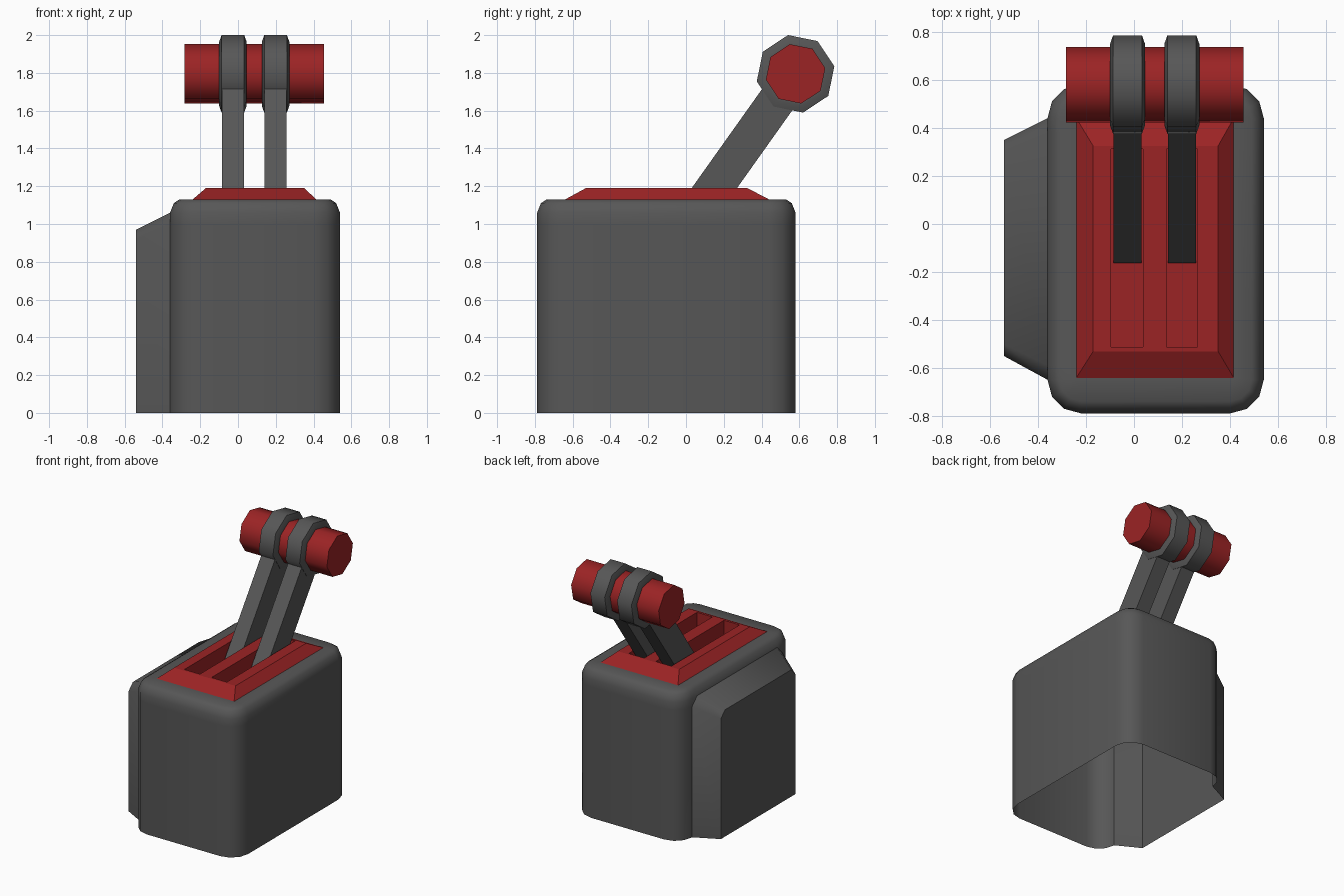
import bpy, bmesh, math

if "Cube" in bpy.data.objects:
    bpy.data.objects.remove(bpy.data.objects["Cube"])


def material(name, rgb):
    m = bpy.data.materials.new(name)
    m.diffuse_color = (*rgb, 1)
    m.use_nodes = True
    m.node_tree.nodes["Principled BSDF"].inputs["Base Color"].default_value = m.diffuse_color
    return m


GREY = material("dark grey", (0.095, 0.095, 0.095))
RED = material("deep red", (0.33, 0.017, 0.018))


def make(name, verts, faces, mat, angle=50):
    bm = bmesh.new()
    vs = [bm.verts.new(v) for v in verts]
    for f in faces:
        bm.faces.new([vs[i] for i in f])
    bmesh.ops.remove_doubles(bm, verts=bm.verts, dist=1e-5)
    bmesh.ops.recalc_face_normals(bm, faces=bm.faces)
    me = bpy.data.meshes.new(name)
    bm.to_mesh(me)
    bm.free()
    me.materials.append(mat)
    ob = bpy.data.objects.new(name, me)
    bpy.context.collection.objects.link(ob)
    bpy.ops.object.select_all(action='DESELECT')
    ob.select_set(True)
    bpy.context.view_layer.objects.active = ob
    bpy.ops.object.shade_smooth_by_angle(angle=math.radians(angle))
    return ob


# Housing: rounded open-bottomed shell with a tapered pod on the left
X0, X1, Y0, Y1, R, C = -0.36, 0.54, -0.788, 0.58, 0.14, 0.06
YA, YB = Y0 + R, Y1 - R


def ring(z, d):
    pts = []
    corners = [(X0 + R, YA, 180), (X1 - R, YA, 270), (X1 - R, YB, 0), (X0 + R, YB, 90)]
    for cx, cy, a in corners:
        for k in range(4):
            t = math.radians(a + 30 * k)
            pts.append((cx + (R - d) * math.cos(t), cy + (R - d) * math.sin(t), z))
    return pts + [(X0 + d, YB - C, z), (X0 + d, YA + C, z)]


PX0, PX1, PY0, PY1 = -0.24, 0.415, -0.64, 0.44
levels = [(0, 0), (1.0, 0), (1.06, 0), (1.11, 0.02), (1.13, 0.05)]
N = 18
verts = [p for z, d in levels for p in ring(z, d)]
faces = []
for l in range(4):
    for i in range(N):
        a, b = l * N + i, l * N + (i + 1) % N
        if l < 2 and i in (15, 16, 17):
            if l == 1 and i == 15:
                faces.append((a, a + N, b + N))
            elif l == 1 and i == 17:
                faces.append((b, b + N, a + N))
            continue
        faces.append((a, b, b + N, a + N))
# top rim around the red panel
q, t = len(verts), 4 * N
verts += [(PX0, PY0, 1.13), (PX1, PY0, 1.13), (PX1, PY1, 1.13), (PX0, PY1, 1.13)]
for k in range(4):
    faces += [(t + 4 * k + j, t + 4 * k + j + 1, q + k) for j in range(3)]
    if k < 3:
        faces.append((t + 4 * k + 3, t + 4 * k + 4, q + k + 1, q + k))
faces.append((t + 15, t + 16, t + 17, t, q, q + 3))


# side pod outlines: six points, top corners clipped
def arch(x, ya, yb, z, c):
    return [(x, ya, 0), (x, ya, z - c), (x, ya + c, z),
            (x, yb - c, z), (x, yb, z - c), (x, yb, 0)]


p = len(verts)
verts += arch(X0, YA, YB, 1.06, C) + arch(-0.54, -0.55, 0.35, 0.97, 0.05)
faces += [(p + i, p + i + 1, p + i + 7, p + i + 6) for i in range(5)]
faces.append(tuple(range(p + 6, p + 12)))
make("housing", verts, faces, GREY, 40)

# Red panel: sloped rim, flat top and two deep slots
xs = [-0.17, -0.095, 0.037, 0.135, 0.265, 0.35]
ys = [-0.53, -0.512, 0.312, 0.325]
TOP, FLOOR = 1.19, 0.91
verts, faces = [], []


def quad(*pts):
    n = len(verts)
    verts.extend(pts)
    faces.append((n, n + 1, n + 2, n + 3))


def box_ring(x0, x1, y0, y1, z):
    return [(x0, y0, z), (x1, y0, z), (x1, y1, z), (x0, y1, z)]


for i in range(5):
    for j in range(3):
        args = (xs[i], xs[i + 1], ys[j], ys[j + 1])
        up = box_ring(*args, TOP)
        if i in (1, 3) and j == 1:
            low = box_ring(*args, FLOOR)
            quad(*low)
            for k in range(4):
                m = (k + 1) % 4
                quad(up[k], up[m], low[m], low[k])
        else:
            quad(*up)
# slope strips, split to match the top grid corners
base = box_ring(PX0, PX1, PY0, PY1, 1.13)
crest = box_ring(xs[0], xs[-1], ys[0], ys[-1], TOP)
for k in range(4):
    m = (k + 1) % 4
    quad(base[k], base[m], crest[m], crest[k])
panel = make("slotted_panel", verts, faces, RED, 20)


# Lever arms, collars and grip
CY, CZ = 0.58, 1.795


def lathe_x(name, cx, profile, mat):
    """Eight-sided solid about the x axis from (x offset, radius) pairs."""
    v, f = [], []
    for dx, r in profile:
        for k in range(8):
            a = math.radians(101 + 45 * k)
            v.append((cx + dx, CY + r * math.cos(a), CZ + r * math.sin(a)))
    n = len(profile)
    for s in range(n - 1):
        for k in range(8):
            m = (k + 1) % 8
            f.append((s * 8 + k, s * 8 + m, s * 8 + 8 + m, s * 8 + 8 + k))
    f += [tuple(range(8)), tuple(range(n * 8 - 8, n * 8))]
    return make(name, v, f, mat, 46)


lathe_x("grip", 0.086, [(-0.37, 0.16), (0.37, 0.16)], RED)

for side, cx in (("left", -0.027), ("right", 0.199)):
    lathe_x(side + "_collar", cx,
            [(-0.073, 0.155), (-0.073, 0.172), (-0.06, 0.209),
             (0.06, 0.209), (0.073, 0.172), (0.073, 0.155)], GREY)
    # slanted bar ending flat just above the slot floor
    slope = 0.43 / 0.605
    prof = [(CY + (z - CZ) * slope + s * 0.12, z)
            for z, s in ((0.92, -1), (0.92, 1), (1.74, 1), (1.74, -1))]
    v = [(cx + dx, y, z) for dx in (-0.058, 0.058) for y, z in prof]
    f = [(0, 1, 2, 3), (4, 5, 6, 7)] + [(k, (k + 1) % 4, (k + 1) % 4 + 4, k + 4) for k in range(4)]
    make(side + "_lever_arm", v, f, GREY, 30)
